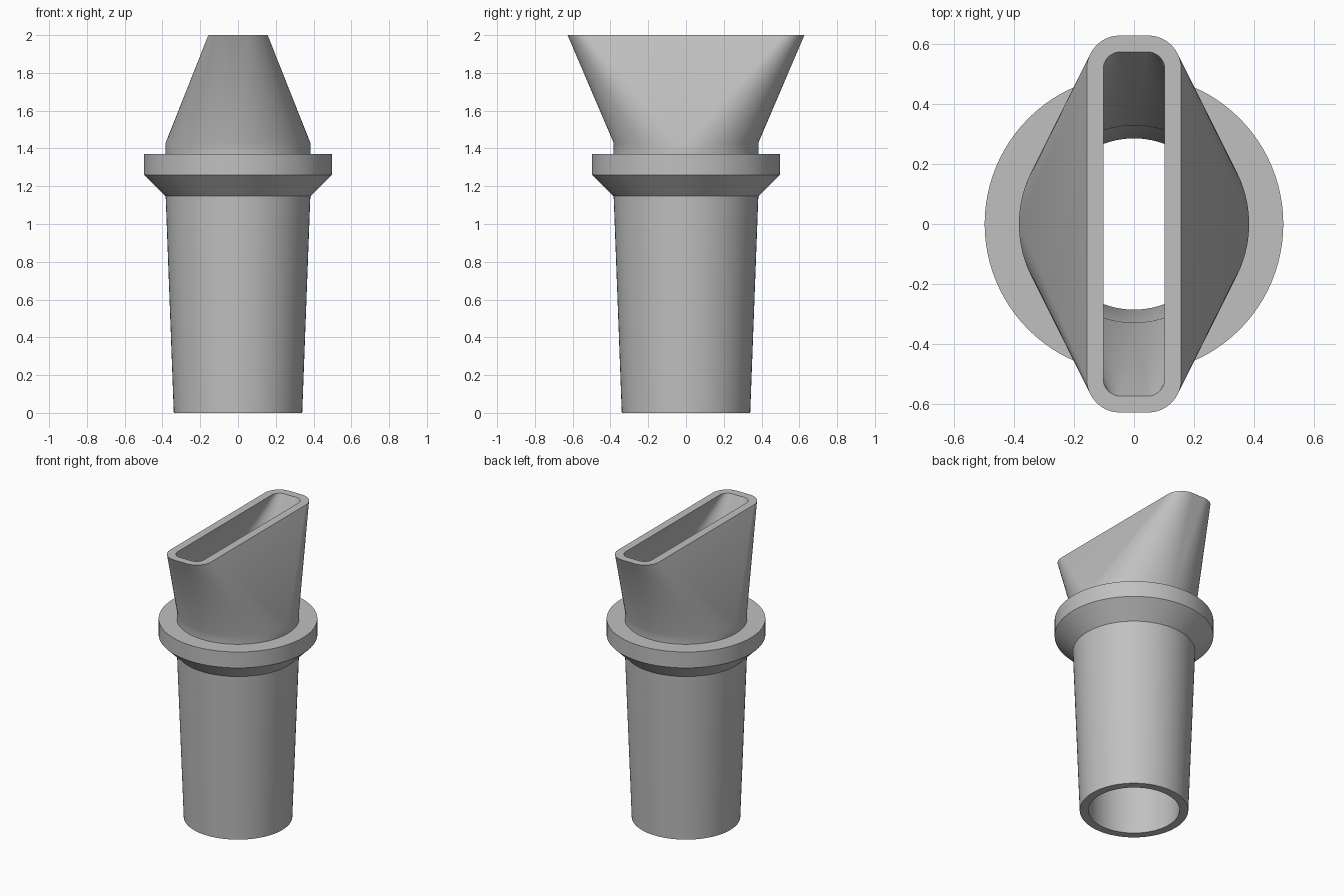
import bpy
import bmesh
from math import cos, sin, pi, radians

cube = bpy.data.objects.get("Cube")
if cube:
    bpy.data.objects.remove(cube, do_unlink=True)

STEPS = 24  # segments per quarter turn


def ring(bm, half_x, half_y, radius, z):
    """Rounded rectangle; it is a circle when both halves equal the radius."""
    verts = []
    for quarter, (sx, sy) in enumerate([(1, 1), (-1, 1), (-1, -1), (1, -1)]):
        for i in range(STEPS + 1):
            a = (quarter + i / STEPS) * pi / 2
            verts.append(bm.verts.new((sx * (half_x - radius) + radius * cos(a),
                                       sy * (half_y - radius) + radius * sin(a), z)))
    return verts


def circle(bm, radius, z):
    return ring(bm, radius, radius, radius, z)


grey = bpy.data.materials.new("plain grey")
grey.use_nodes = True
colour = (0.53, 0.53, 0.53, 1)
grey.diffuse_color = colour
grey.node_tree.nodes["Principled BSDF"].inputs["Base Color"].default_value = colour

bm = bmesh.new()

# Outer wall: tapered tube, chamfered collar, short neck
outer = [(0.34, 0), (0.383, 1.147), (0.497, 1.26), (0.497, 1.37), (0.383, 1.37), (0.383, 1.43)]
rings = [circle(bm, r, z) for r, z in outer]

# Flared mouth: outer slot, rim, inner slot
rings.append(ring(bm, 0.157, 0.627, 0.11, 2))
rings.append(ring(bm, 0.102, 0.573, 0.058, 2))

# Inner bore
rings += [circle(bm, 0.328, 1.43), circle(bm, 0.285, 0)]

# Skin each ring to the next and close the loop at the base
count = len(rings[0])
for k, low in enumerate(rings):
    high = rings[(k + 1) % len(rings)]
    for i in range(count):
        j = (i + 1) % count
        bm.faces.new((low[i], low[j], high[j], high[i]))

bmesh.ops.remove_doubles(bm, verts=bm.verts[:], dist=0.0001)
bmesh.ops.recalc_face_normals(bm, faces=bm.faces[:])

mesh = bpy.data.meshes.new("slotted_nozzle")
bm.to_mesh(mesh)
bm.free()
mesh.materials.append(grey)
nozzle = bpy.data.objects.new("slotted_nozzle", mesh)
bpy.context.collection.objects.link(nozzle)

# Smooth walls with crisp edges
bpy.ops.object.select_all(action='DESELECT')
nozzle.select_set(True)
bpy.context.view_layer.objects.active = nozzle
bpy.ops.object.shade_smooth_by_angle(angle=radians(30))
